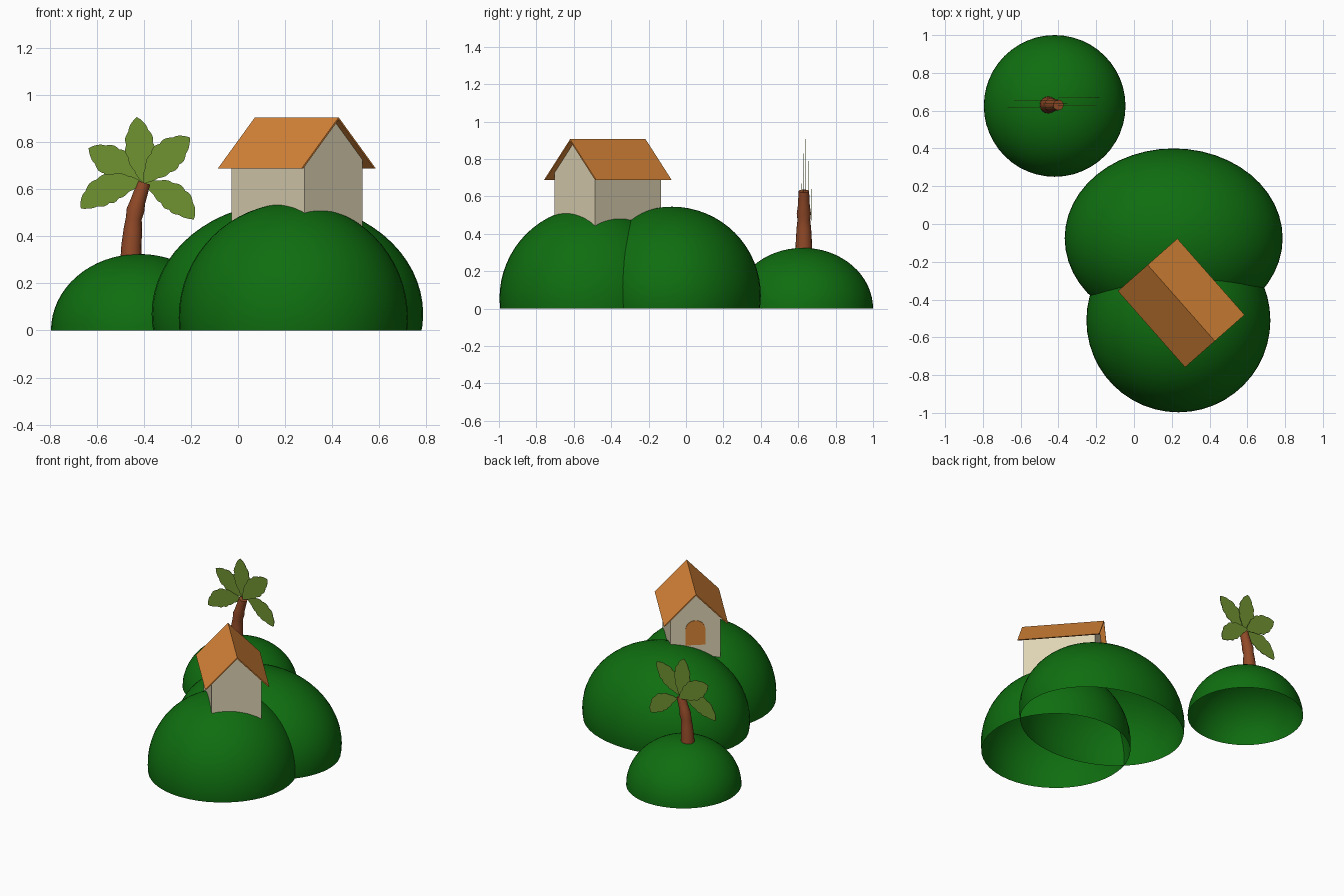
import bpy, bmesh, math
from mathutils import Vector, Matrix

if "Cube" in bpy.data.objects:
    bpy.data.objects.remove(bpy.data.objects["Cube"], do_unlink=True)


def material(name, rgb):
    lin = [((c / 255 + 0.055) / 1.055) ** 2.4 for c in rgb]
    m = bpy.data.materials.new(name)
    m.use_nodes = True
    m.diffuse_color = (*lin, 1)
    node = next(n for n in m.node_tree.nodes if n.type == "BSDF_PRINCIPLED")
    node.inputs["Base Color"].default_value = (*lin, 1)
    node.inputs["Roughness"].default_value = 0.9
    return m


GRASS = material("grass green", (15, 110, 16))
WALL = material("cream wall", (222, 212, 180))
ORANGE = material("roof orange", (216, 133, 56))
BARK = material("bark brown", (146, 74, 40))
LEAF = material("leaf green", (112, 146, 49))


def finish(name, bm, mat, matrix=None, smooth=False):
    bmesh.ops.recalc_face_normals(bm, faces=bm.faces)
    mesh = bpy.data.meshes.new(name)
    bm.to_mesh(mesh)
    bm.free()
    mesh.materials.append(mat)
    ob = bpy.data.objects.new(name, mesh)
    bpy.context.collection.objects.link(ob)
    if matrix:
        ob.matrix_world = matrix
    for p in mesh.polygons:
        p.use_smooth = smooth
    return ob


def prism(name, outline, axis, mat, matrix=None):
    """Extrude a flat outline along a vector."""
    bm = bmesh.new()
    face = bm.faces.new([bm.verts.new(p) for p in outline])
    new = bmesh.ops.extrude_face_region(bm, geom=[face], use_keep_orig=True)
    verts = [g for g in new["geom"] if isinstance(g, bmesh.types.BMVert)]
    bmesh.ops.translate(bm, verts=verts, vec=axis)
    return finish(name, bm, mat, matrix)


# Hills: ellipsoids cut off at the ground and left open below
def hill(name, centre, radii):
    bm = bmesh.new()
    bmesh.ops.create_uvsphere(bm, u_segments=48, v_segments=32, radius=1)
    bmesh.ops.transform(bm, verts=bm.verts, matrix=Matrix.Translation(centre)
                        @ Matrix.Diagonal((*radii, 1)))
    bmesh.ops.bisect_plane(bm, geom=bm.verts[:] + bm.edges[:] + bm.faces[:],
                           plane_co=(0, 0, 0), plane_no=(0, 0, 1),
                           clear_inner=True, dist=0.0001)
    finish(name, bm, GRASS, smooth=True)


hill("front_hill", (0.235, -0.51, 0.055), (0.487, 0.487, 0.487))
hill("middle_hill", (0.21, -0.075, 0.07), (0.577, 0.475, 0.475))
hill("back_hill", (-0.42, 0.625, 0), (0.375, 0.375, 0.325))

# House: the ridge runs along local x, the door is on the -x gable
house = Matrix.Translation((0.25, -0.418, 0)) @ Matrix.Rotation(math.radians(-48.6), 4, "Z")
RIDGE, EAVE, SPAN, THICK = 0.906, 0.689, 0.21, 0.010
slope = (RIDGE - EAVE) / SPAN
half_len, half_wid = 0.235, 0.164
peak = RIDGE - THICK
shoulder = peak - slope * half_wid
gable = [(-half_wid, 0.41), (half_wid, 0.41), (half_wid, shoulder),
         (0, peak), (-half_wid, shoulder)]
prism("house_walls", [(-half_len, y, z) for y, z in gable],
      (2 * half_len, 0, 0), WALL, house)

roof = [(-SPAN, EAVE), (0, RIDGE), (SPAN, EAVE),
        (SPAN - THICK, EAVE), (0, peak), (THICK - SPAN, EAVE)]
prism("roof", [(-0.269, y, z) for y, z in roof], (0.538, 0, 0), ORANGE, house)

# Arched door plate
door_r, door_spring, door_foot = 0.065, 0.64, 0.53
arch = [(door_r * math.cos(a), door_spring + door_r * math.sin(a))
        for a in (math.pi * i / 14 for i in range(15))]
door = [(door_r, door_foot)] + arch + [(-door_r, door_foot)]
prism("door", [(-half_len - 0.004, y, z) for y, z in door],
      (0.006, 0, 0), ORANGE, house)

# Palm trunk: rings (x, z, radius) swept along a leaning line
rings = [(-0.455, 0.27, 0.047), (-0.453, 0.36, 0.043), (-0.447, 0.43, 0.039),
         (-0.443, 0.475, 0.034), (-0.436, 0.51, 0.038), (-0.425, 0.55, 0.032),
         (-0.412, 0.59, 0.030), (-0.400, 0.628, 0.028)]
SIDES, PALM_Y = 16, 0.63
bm = bmesh.new()
loops = []
for i, (x, z, r) in enumerate(rings):
    a, b = rings[max(i - 1, 0)], rings[min(i + 1, len(rings) - 1)]
    tilt = math.atan2(b[0] - a[0], b[1] - a[1])
    loop = []
    for k in range(SIDES):
        t = math.tau * k / SIDES
        off = r * math.cos(t)
        loop.append(bm.verts.new((x + off * math.cos(tilt), PALM_Y + r * math.sin(t),
                                  z - off * math.sin(tilt))))
    loops.append(loop)
for low, high in zip(loops, loops[1:]):
    for k in range(SIDES):
        n = (k + 1) % SIDES
        bm.faces.new((low[k], low[n], high[n], high[k]))
bm.faces.new(loops[-1])
trunk = finish("palm_trunk", bm, BARK, smooth=True)
bpy.context.view_layer.objects.active = trunk
trunk.select_set(True)
bpy.ops.object.shade_smooth_by_angle(angle=math.radians(40))
trunk.select_set(False)


# Palm leaves: thin upright blades with scalloped rims along a bent midrib
def leaf(name, tip, bend, y, width):
    start, end = Vector((-0.402, 0.625)), Vector(tip)
    along = end - start
    mid = (start + end) / 2 + Vector((-along.y, along.x)) * bend
    left, right = [], []
    steps = 30
    for i in range(1, steps):
        t = i / steps
        p = start * (1 - t) ** 2 + mid * 2 * t * (1 - t) + end * t * t
        d = ((mid - start) * (1 - t) + (end - mid) * t).normalized()
        side = Vector((-d.y, d.x))
        w = width * math.sin(math.pi * t ** 1.15) ** 0.75
        w *= 0.92 + 0.12 * abs(math.sin(5 * math.pi * t))
        left.append(p + side * w)
        right.append(p - side * w)
    outline = [start] + left + [end] + right[::-1]
    prism(name, [(p.x, y, p.y) for p in outline], (0, 0.003, 0), LEAF)


leaf("leaf_top", (-0.43, 0.907), 0.0, 0.637, 0.062)
leaf("leaf_upper_right", (-0.205, 0.82), 0.08, 0.625, 0.066)
leaf("leaf_upper_left", (-0.635, 0.775), -0.04, 0.654, 0.066)
leaf("leaf_lower_left", (-0.668, 0.518), -0.24, 0.617, 0.062)
leaf("leaf_lower_right", (-0.188, 0.472), 0.20, 0.668, 0.058)
